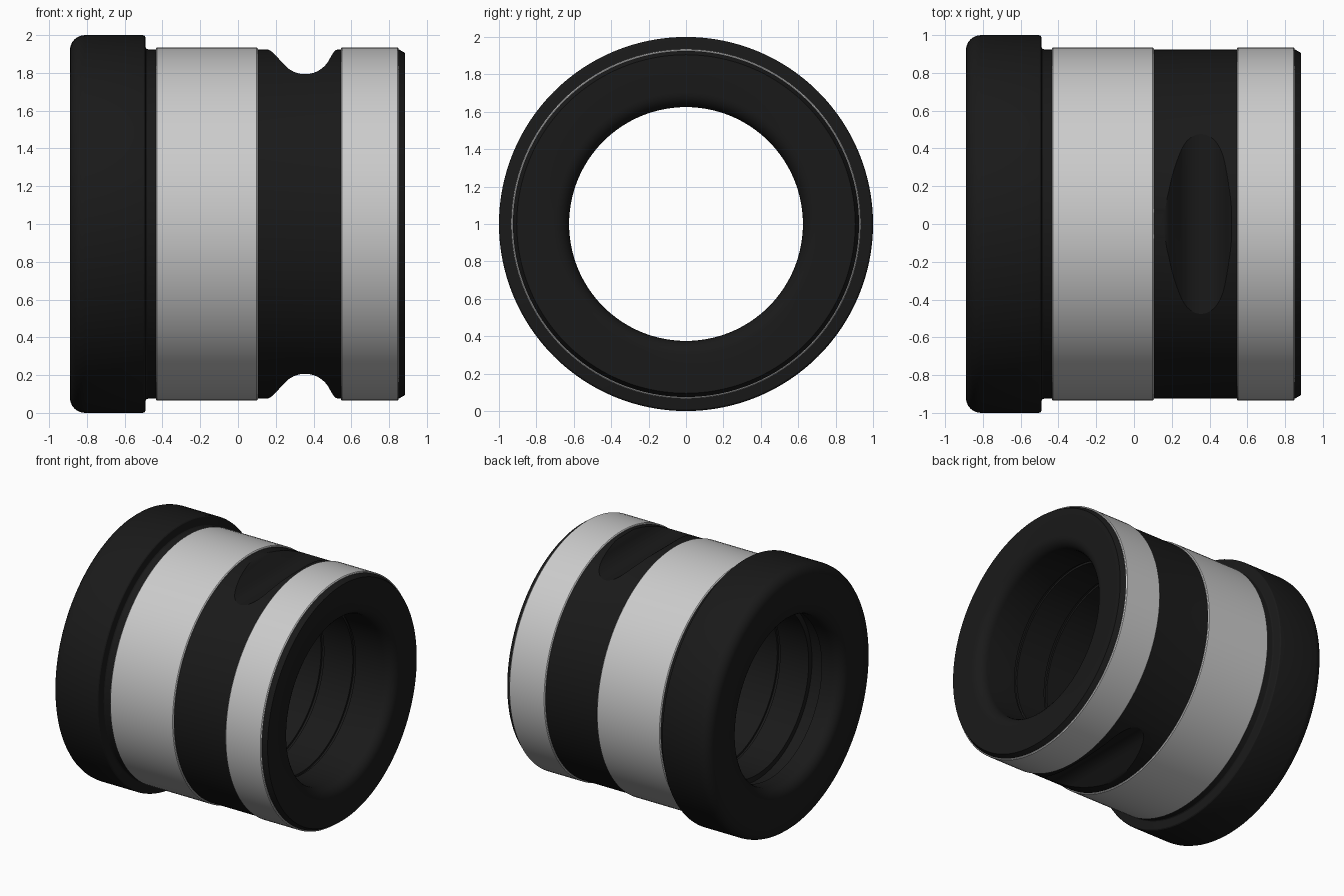
import bpy, bmesh, math

if "Cube" in bpy.data.objects:
    bpy.data.objects.remove(bpy.data.objects["Cube"])

SEG = 128

black = bpy.data.materials.new("black_finish")
black.diffuse_color = (0.01, 0.01, 0.01, 1)
black.use_nodes = True
black.node_tree.nodes["Principled BSDF"].inputs["Base Color"].default_value = black.diffuse_color


def finish(obj):
    bpy.ops.object.select_all(action='DESELECT')
    obj.select_set(True)
    bpy.context.view_layer.objects.active = obj
    bpy.ops.object.shade_smooth_by_angle(angle=math.radians(28))


def make_object(name, bm):
    bmesh.ops.recalc_face_normals(bm, faces=bm.faces)
    mesh = bpy.data.meshes.new(name)
    bm.to_mesh(mesh)
    bm.free()
    obj = bpy.data.objects.new(name, mesh)
    bpy.context.collection.objects.link(obj)
    return obj


def arc(cx, cr, rad, a0, a1, n=6):
    """Points of a rounded corner, angles in degrees."""
    angles = [math.radians(a0 + (a1 - a0) * i / n) for i in range(n + 1)]
    return [(cx + rad * math.cos(a), cr + rad * math.sin(a)) for a in angles]


def revolve(name, profile):
    """Turn a closed (x, radius) profile around the x axis at z = 1."""
    bm = bmesh.new()
    rings = []
    for i in range(SEG):
        a = 2 * math.pi * i / SEG
        rings.append([bm.verts.new((x, r * math.sin(a), 1 + r * math.cos(a)))
                      for x, r in profile])
    n = len(profile)
    for i in range(SEG):
        p, q = rings[i], rings[(i + 1) % SEG]
        for j in range(n):
            k = (j + 1) % n
            bm.faces.new((p[j], p[k], q[k], q[j]))
    return make_object(name, bm)


# Body: flange, barrel, chamfered nose, then the bore with its grooves
outer = (arc(-0.81, 0.92, 0.08, 180, 90) + arc(-0.505, 0.985, 0.015, 90, 0, 3)
         + [(-0.49, 0.94)] + arc(-0.475, 0.94, 0.015, 180, 270, 3)
         + [(0.85, 0.925), (0.885, 0.905)])
bore = arc(0.805, 0.705, 0.08, 0, -90)
for x, half_width, depth in ((0.55, 0.012, 0.015), (0.28, 0.012, 0.015),
                             (-0.35, 0.012, 0.015), (-0.66, 0.055, 0.04)):
    bore += [(x + half_width, 0.625), (x + half_width, 0.625 + depth),
             (x - half_width, 0.625 + depth), (x - half_width, 0.625)]
bore += arc(-0.81, 0.705, 0.08, 270, 180)
body = revolve("bushing_body", outer + bore)
body.data.materials.append(black)

# Straight clamp notches across the top and bottom
notch = ([(0.14, 0.9255), (0.165, 0.922), (0.185, 0.908)]
         + arc(0.355, 0.938, 0.145, 225, 335, 16)
         + [(0.502, 0.903), (0.515, 0.92), (0.535, 0.9255), (0.535, 1.1), (0.14, 1.1)])
for side in (1, -1):
    bm = bmesh.new()
    ends = [[bm.verts.new((x, y, 1 + side * h)) for x, h in notch] for y in (-0.8, 0.8)]
    for e in ends:
        bm.faces.new(e)
    for j in range(len(notch)):
        k = (j + 1) % len(notch)
        bm.faces.new((ends[0][j], ends[0][k], ends[1][k], ends[1][j]))
    cutter = make_object("notch_cutter", bm)
    cutter.hide_render = True
    mod = body.modifiers.new("notch", 'BOOLEAN')
    mod.operation = 'DIFFERENCE'
    mod.solver = 'EXACT'
    mod.object = cutter
    bpy.context.view_layer.objects.active = body
    bpy.ops.object.modifier_apply(modifier=mod.name)
    bpy.data.objects.remove(cutter)
finish(body)

# Ground metal bands around the barrel
for name, x0, x1 in (("wide_band", -0.435, 0.105), ("narrow_band", 0.545, 0.85)):
    finish(revolve(name, [(x0, 0.915), (x0, 0.929), (x0 + 0.006, 0.935),
                          (x1 - 0.006, 0.935), (x1, 0.929), (x1, 0.915)]))
